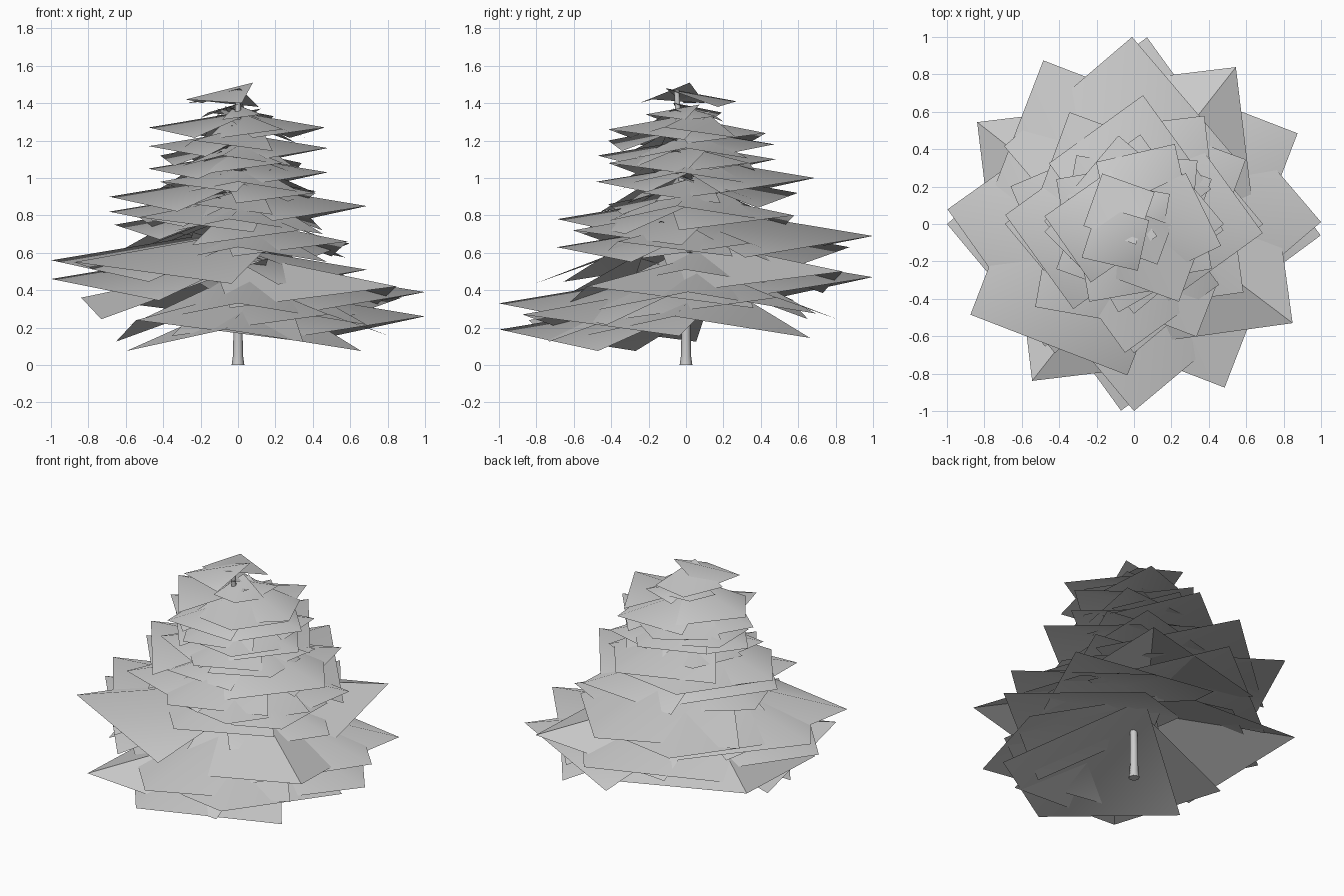
import bpy
import bmesh
from math import cos, sin, pi, radians
from mathutils import Vector

cube = bpy.data.objects.get("Cube")
if cube:
    bpy.data.objects.remove(cube, do_unlink=True)

grey = bpy.data.materials.new("plain grey")
grey.use_nodes = True
grey.diffuse_color = (0.6, 0.6, 0.6, 1)
bsdf = next(n for n in grey.node_tree.nodes if n.type == 'BSDF_PRINCIPLED')
bsdf.inputs["Base Color"].default_value = (0.6, 0.6, 0.6, 1)
bsdf.inputs["Roughness"].default_value = 0.9


def finish(name, bm, smooth_angle=45):
    mesh = bpy.data.meshes.new(name)
    bm.to_mesh(mesh)
    bm.free()
    mesh.materials.append(grey)
    obj = bpy.data.objects.new(name, mesh)
    bpy.context.collection.objects.link(obj)
    bpy.ops.object.select_all(action='DESELECT')
    obj.select_set(True)
    bpy.context.view_layer.objects.active = obj
    bpy.ops.object.shade_smooth_by_angle(angle=radians(smooth_angle))
    return obj


def polar(angle, radius, z):
    return Vector((radius * cos(angle), radius * sin(angle), z))


def add_sheet(bm, tip, root, right, left):
    """Two triangles folded along the line from tip to root."""
    tip, root, right, left = (bm.verts.new(p) for p in (tip, root, right, left))
    bm.faces.new((tip, root, right))
    bm.faces.new((root, tip, left))


def add_bough(bm, degrees, radius, z):
    """A square sheet whose diagonal runs from its tip past the trunk."""
    a = radians(degrees)
    tip = polar(a, radius, z)
    root = polar(a + radians(157), 0.29 * radius, z + 0.21 * radius)
    middle = (tip + root) / 2
    half = (tip - root) / 2
    across = Vector((half.y, -half.x, 0))
    drop = Vector((0, 0, -0.22 * radius))
    add_sheet(bm, tip, root, middle + across + drop, middle - across + drop)


# Tip direction and height of each bough
LOWER = [(-94, .19), (-61, .27), (-3.5, .26), (-90, .33), (29, .36),
         (0.6, .39), (180, .46), (86, .47), (-151, .55), (175.5, .56),
         (119, .63), (90.6, .69)]
CREASED = [(-123, .24), (147, .36), (-32, .42), (57, .5)]
MIDDLE = [(0, .51), (-90, .63), (30, .65), (119, .67), (-32, .66), (-61, .72),
          (163, .75), (-94, .78), (-140, .79), (57, .8), (180, .82),
          (-4, .85), (176, .9), (120, .92), (86, 1)]
UPPER = [(-120, .86), (-30, .92), (30, .93), (-90, .98), (-150, .98),
         (130, 1), (-4, 1.03), (178, 1.05), (45, 1.08), (-60, 1.08),
         (86, 1.1), (150, 1.12), (-100, 1.12), (0, 1.16), (185, 1.17),
         (100, 1.18), (-120, 1.2), (63, 1.24), (-60, 1.26), (-14, 1.27),
         (175, 1.27)]
CROWN = [(40, 1.33), (-60, 1.34), (130, 1.35)]

for name, radius, boughs, smooth in (("lower_boughs", 1, LOWER, 45),
                                     ("creased_boughs", 1, CREASED, 30),
                                     ("middle_boughs", .69, MIDDLE, 45),
                                     ("upper_boughs", .48, UPPER, 45),
                                     ("crown_boughs", .25, CROWN, 45)):
    bm = bmesh.new()
    for degrees, z in boughs:
        add_bough(bm, degrees, radius, z)
    finish(name, bm, smooth)

# Two topmost sheets, each tilted up toward the trunk
bm = bmesh.new()
add_sheet(bm, (-.28, -.18, 1.42), (.08, .02, 1.51), (.02, -.25, 1.4), (-.19, .1, 1.4))
add_sheet(bm, (-.17, .27, 1.41), (.01, -.11, 1.48), (-.27, -.01, 1.4), (.11, .17, 1.38))
finish("top_boughs", bm)

# Slender trunk with a flared foot
bm = bmesh.new()
SIDES = 8
rings = []
for z, r, y in ((0, .034, 0), (.05, .027, 0), (.2, .024, 0),
                (.8, .02, -.01), (1.47, .014, -.05)):
    rings.append([bm.verts.new(polar(2 * pi * i / SIDES, r, z) + Vector((0, y, 0)))
                  for i in range(SIDES)])
for low, high in zip(rings, rings[1:]):
    for i in range(SIDES):
        j = (i + 1) % SIDES
        bm.faces.new((low[i], low[j], high[j], high[i]))
bm.faces.new(rings[0][::-1])
bm.faces.new(rings[-1])
finish("trunk", bm, 60)
